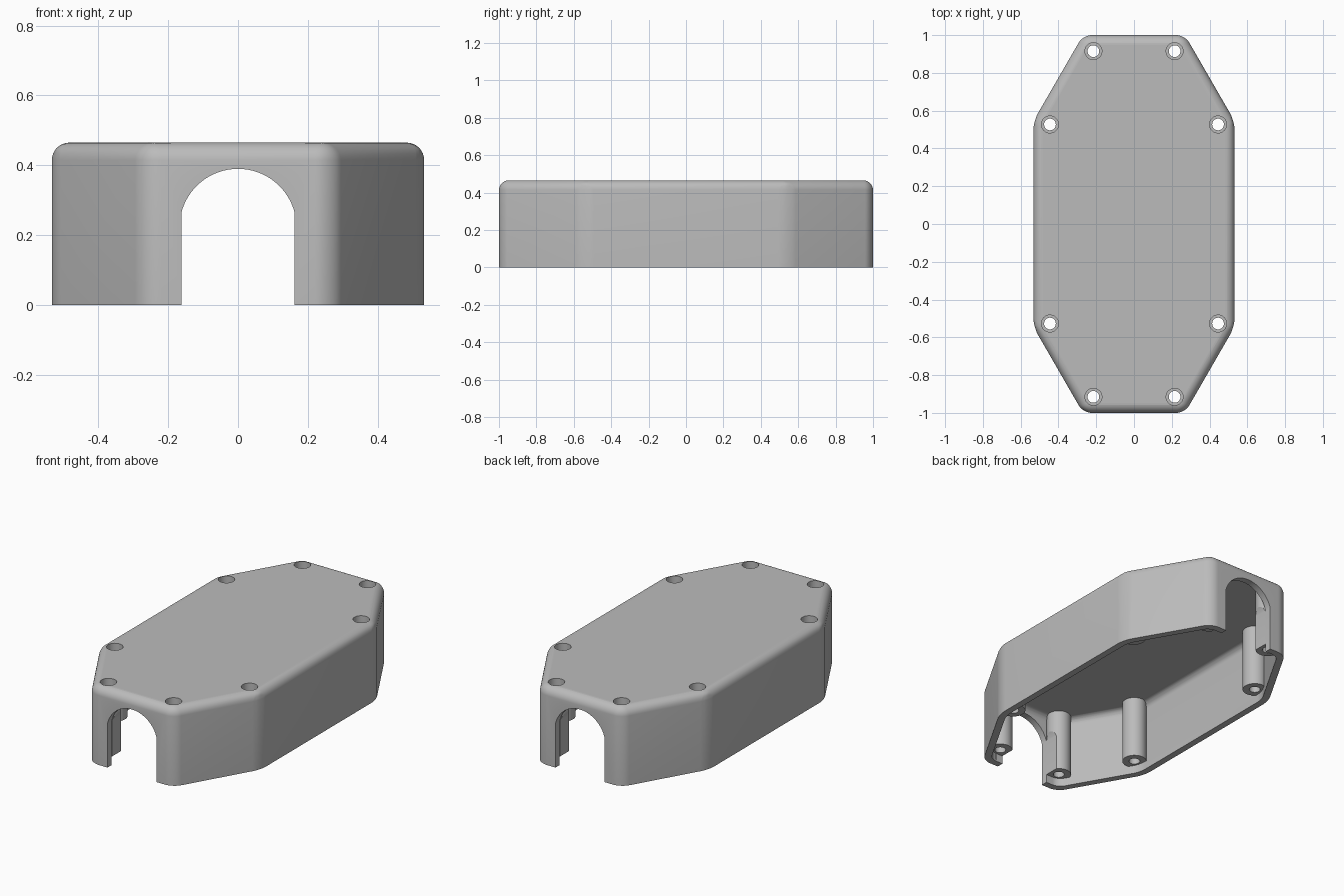
import bpy, bmesh, math

cube = bpy.data.objects.get("Cube")
if cube:
    bpy.data.objects.remove(cube, do_unlink=True)

HEIGHT, WALL, LIP = 0.465, 0.04, 0.05
BOSSES = [(sx * x, sy * y) for x, y in ((0.215, 0.915), (0.445, 0.527))
          for sx in (-1, 1) for sy in (-1, 1)]

grey = bpy.data.materials.new("plain grey")
grey.use_nodes = True
colour = (0.5, 0.5, 0.5, 1)
grey.diffuse_color = colour
grey.node_tree.nodes["Principled BSDF"].inputs["Base Color"].default_value = colour


def make(name, bm):
    bmesh.ops.recalc_face_normals(bm, faces=bm.faces)
    mesh = bpy.data.meshes.new(name)
    bm.to_mesh(mesh)
    bm.free()
    mesh.materials.append(grey)
    obj = bpy.data.objects.new(name, mesh)
    bpy.context.collection.objects.link(obj)
    return obj


def extrude(bm, points, vector):
    face = bm.faces.new([bm.verts.new(p) for p in points])
    new = bmesh.ops.extrude_face_region(bm, geom=[face])["geom"]
    bmesh.ops.translate(bm, vec=vector,
                        verts=[v for v in new if isinstance(v, bmesh.types.BMVert)])


def rounded_octagon(name, inset, bottom, top, radius):
    """Eight-sided block with rounded uprights and a rounded top edge."""
    c, s = math.cos(math.pi / 6), 0.5
    x, y = 0.533 - inset, 1 - inset
    d = c * 0.533 + s * 0.544 - inset          # slanted side's distance
    side_y, end_x = (d - c * x) / s, (d - s * y) / c
    quarter = [(x, side_y), (end_x, y)]
    ring = quarter + [(-a, b) for a, b in reversed(quarter)]
    ring += [(-a, -b) for a, b in ring]
    bm = bmesh.new()
    extrude(bm, [(a, b, bottom) for a, b in ring], (0, 0, top - bottom))
    edges = [e for e in bm.edges if max(v.co.z for v in e.verts) > top - 0.001]
    bmesh.ops.bevel(bm, geom=edges, offset=radius, offset_type='OFFSET',
                    segments=8, profile=0.5, affect='EDGES', clamp_overlap=True)
    return make(name, bm)


def columns(name, profile, sides=40):
    """One turned column at each screw position, from (radius, z) pairs."""
    bm = bmesh.new()
    for cx, cy in BOSSES:
        rings = [[bm.verts.new((cx + r * math.cos(i * math.tau / sides),
                                cy + r * math.sin(i * math.tau / sides), z))
                  for i in range(sides)] for r, z in profile]
        for low, high in zip(rings, rings[1:]):
            for i in range(sides):
                j = (i + 1) % sides
                bm.faces.new((low[i], low[j], high[j], high[i]))
        bm.faces.new(rings[0])
        bm.faces.new(rings[-1])
    return make(name, bm)


def combine(target, other, operation):
    mod = target.modifiers.new("combine", 'BOOLEAN')
    mod.operation, mod.object, mod.solver = operation, other, 'EXACT'
    bpy.context.view_layer.objects.active = target
    bpy.ops.object.modifier_apply(modifier=mod.name)
    bpy.data.objects.remove(other, do_unlink=True)


# Hollow shell
cover = rounded_octagon("cover_shell", 0, 0, HEIGHT, 0.05)
combine(cover, rounded_octagon("cavity", WALL, -0.2, HEIGHT - WALL, 0.04), 'DIFFERENCE')

# Screw posts, stopping short of the rim
combine(cover, columns("posts", [(0.068, LIP), (0.068, HEIGHT - 0.02)]), 'UNION')

# Stepped screw holes
combine(cover, columns("screw_holes", [(0.031, -0.1), (0.031, 0.3),
                                       (0.045, 0.3), (0.045, 0.6)]), 'DIFFERENCE')

# Arched openings through both ends
half, radius, centre = 0.162, 0.1675, 0.2225
start = math.acos(half / radius)
arch = [(-half, -0.1), (half, -0.1)]
for i in range(33):
    a = start + (math.pi - 2 * start) * i / 32
    arch.append((radius * math.cos(a), centre + radius * math.sin(a)))
bm = bmesh.new()
extrude(bm, [(x, -1.2, z) for x, z in arch], (0, 2.4, 0))
combine(cover, make("archway", bm), 'DIFFERENCE')

bpy.ops.object.select_all(action='DESELECT')
cover.select_set(True)
bpy.context.view_layer.objects.active = cover
bpy.ops.object.shade_smooth_by_angle(angle=math.radians(25))
